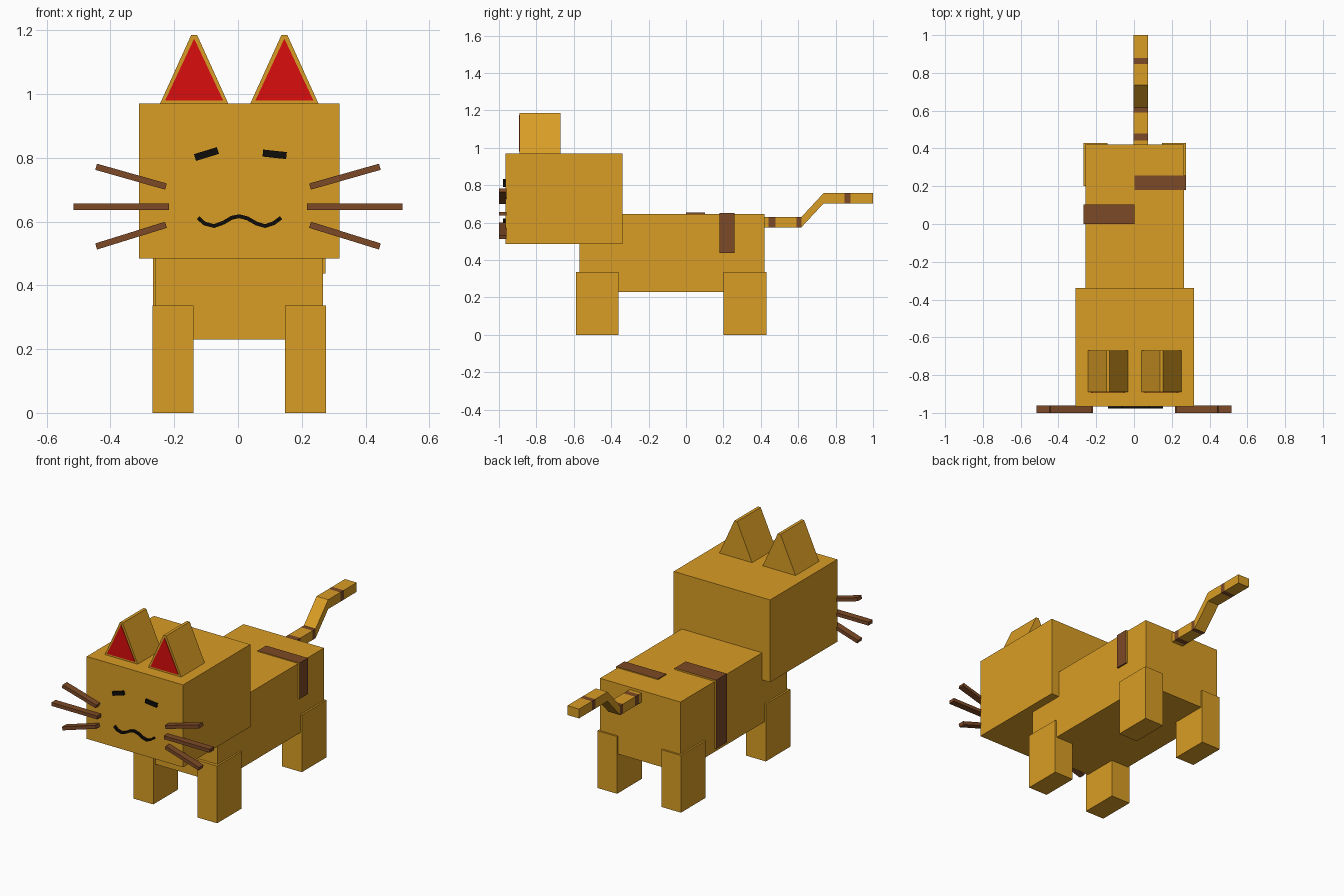
import bpy, bmesh
from mathutils import Vector

cube = bpy.data.objects.get("Cube")
if cube:
    bpy.data.objects.remove(cube, do_unlink=True)


def material(name, rgb):
    m = bpy.data.materials.new(name)
    m.use_nodes = True
    color = (*rgb, 1)
    m.diffuse_color = color
    m.node_tree.nodes["Principled BSDF"].inputs["Base Color"].default_value = color
    return m


ORANGE = material("orange_fur", (0.70, 0.34, 0.018))
BROWN = material("brown_stripe", (0.205, 0.068, 0.020))
RED = material("inner_ear_red", (0.70, 0.004, 0.004))
BLACK = material("face_black", (0.005, 0.004, 0.003))

CENTRE = 0.004  # x of the body's plane of symmetry


def loft(name, rings, mats, rule=None):
    """Join equal rings of points with quads and cap both ends."""
    bm = bmesh.new()
    loops = [[bm.verts.new(p) for p in ring] for ring in rings]
    n = len(loops[0])
    for seg, (a, b) in enumerate(zip(loops, loops[1:])):
        for i in range(n):
            j = (i + 1) % n
            face = bm.faces.new((a[i], a[j], b[j], b[i]))
            face.material_index = rule(seg) if rule else 0
    for cap in (loops[0], loops[-1]):
        bm.faces.new(cap).material_index = len(mats) - 1 if not rule else 0
    bmesh.ops.recalc_face_normals(bm, faces=bm.faces)
    mesh = bpy.data.meshes.new(name)
    bm.to_mesh(mesh)
    bm.free()
    for m in mats:
        mesh.materials.append(m)
    obj = bpy.data.objects.new(name, mesh)
    bpy.context.collection.objects.link(obj)
    return obj


def prism(name, outline, y0, y1, *mats):
    """Extrude an x-z outline along y; a second material goes on the ends."""
    return loft(name, [[(x, y, z) for x, z in outline] for y in (y0, y1)], mats)


def box(name, x0, x1, y0, y1, z0, z1, mat):
    return prism(name, [(x0, z0), (x1, z0), (x1, z1), (x0, z1)], y0, y1, mat)


def bar(name, path, thick, y0, y1, mat):
    """Flat ribbon that follows an x-z path."""
    pts = [Vector(p) for p in path]
    rings = []
    for i, p in enumerate(pts):
        d = (pts[min(i + 1, len(pts) - 1)] - pts[max(i - 1, 0)]).normalized()
        side = Vector((-d.y, d.x)) * thick / 2
        a, b = p + side, p - side
        rings.append([(a.x, y0, a.y), (a.x, y1, a.y), (b.x, y1, b.y), (b.x, y0, b.y)])
    return loft(name, rings, [mat])


# Body and head
box("body", -0.258, 0.266, -0.57, 0.42, 0.23, 0.645, ORANGE)
box("head", -0.31, 0.318, -0.965, -0.34, 0.485, 0.97, ORANGE)

for s, side in ((1, "left"), (-1, "right")):
    # Legs
    xs = sorted((CENTRE + s * 0.144, CENTRE + s * 0.272))
    box("front_leg_" + side, *xs, -0.588, -0.36, 0, 0.337, ORANGE)
    box("rear_leg_" + side, *xs, 0.2, 0.43, 0, 0.337, ORANGE)

    # Ears with a red inner plate
    c = CENTRE + s * 0.1415
    prism("ear_" + side, [(c - 0.107, 0.97), (c + 0.107, 0.97),
                          (c + 0.009, 1.186), (c - 0.009, 1.186)], -0.89, -0.67, ORANGE)
    prism("inner_ear_" + side, [(c - 0.091, 0.98), (c + 0.091, 0.98), (c, 1.174)],
          -0.893, -0.889, RED)

    # Whiskers
    for part, inner, outer, z0, z1 in (("upper", 0.226, 0.445, 0.71, 0.772),
                                       ("middle", 0.217, 0.516, 0.647, 0.647),
                                       ("lower", 0.226, 0.445, 0.59, 0.522)):
        bar(f"whisker_{part}_{side}", [(s * inner, z0), (s * outer, z1)],
            0.02, -1.0, -0.96, BROWN)

# Eyes and mouth
bar("eye_right", [(-0.135, 0.801), (-0.063, 0.823)], 0.022, -0.978, -0.964, BLACK)
bar("eye_left", [(0.078, 0.815), (0.152, 0.807)], 0.022, -0.978, -0.964, BLACK)
mouth = [(-0.125, 0.612), (-0.105, 0.594), (-0.075, 0.586), (-0.045, 0.597),
         (-0.02, 0.612), (0.004, 0.617), (0.03, 0.61), (0.058, 0.594),
         (0.085, 0.586), (0.112, 0.595), (0.135, 0.612)]
bar("mouth", mouth, 0.012, -0.978, -0.964, BLACK)

# Stripes that fold over the back and down one flank
for side, inner, outer, top, low, y0, y1 in (
        ("left", 0.26, 0.275, 0.65, 0.438, 0.18, 0.258),
        ("right", -0.25, -0.267, 0.654, 0.25, 0.0, 0.102)):
    prism("back_stripe_" + side,
          [(0.002, top), (outer, top), (outer, low), (inner, low), (inner, 0.64), (0.002, 0.64)],
          y0, y1, BROWN, ORANGE)

# Tail: stepped bar with painted bands
stations = [(0.415, 0.575), (0.442, 0.575), (0.478, 0.575), (0.59, 0.575), (0.617, 0.575),
            (0.735, 0.702), (0.848, 0.702), (0.88, 0.702), (1.0, 0.702)]
rings = [[(-0.003, y, z), (0.073, y, z), (0.073, y, z + 0.055), (-0.003, y, z + 0.055)]
         for y, z in stations]
loft("tail", rings, [ORANGE, BROWN], lambda seg: int(seg in (1, 3, 6)))
